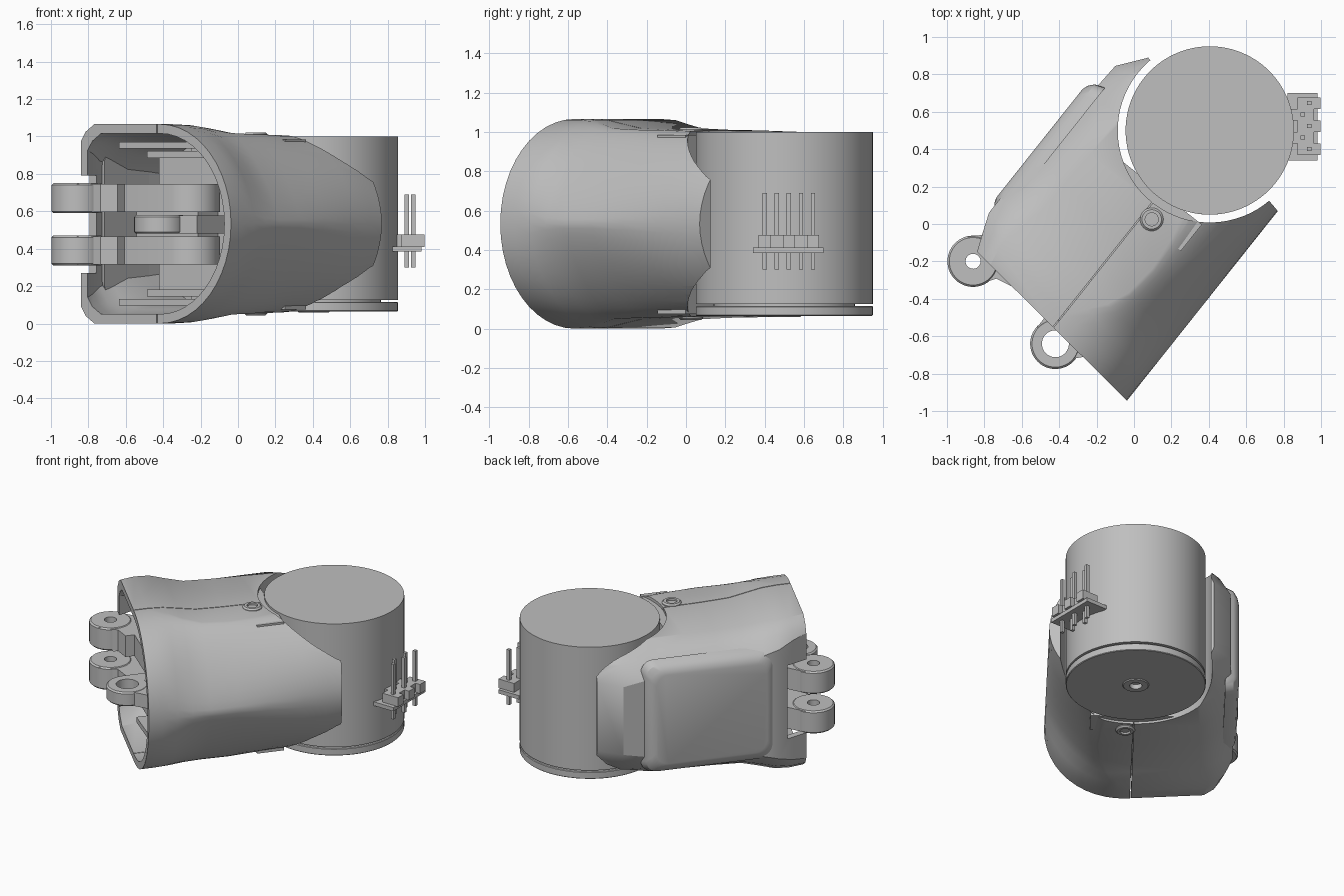
import bpy, bmesh, math
from mathutils import Matrix

if "Cube" in bpy.data.objects:
    bpy.data.objects.remove(bpy.data.objects["Cube"])

grey = bpy.data.materials.new("plain grey")
grey.use_nodes = True
grey.diffuse_color = (0.52, 0.52, 0.52, 1)
grey.node_tree.nodes["Principled BSDF"].inputs["Base Color"].default_value = (0.52, 0.52, 0.52, 1)

# Housing frame: local x across, local y towards the motor, origin on the motor axis
FRAME = Matrix.Translation((0.405, 0.5, 0)) @ Matrix.Rotation(math.radians(-38.5), 4, "Z")
WORLD = Matrix.Identity(4)
MID = 0.533


def smooth(ob):
    bpy.ops.object.select_all(action="DESELECT")
    ob.select_set(True)
    bpy.context.view_layer.objects.active = ob
    bpy.ops.object.shade_smooth_by_angle(angle=math.radians(32))


def finish(name, bm, frame=FRAME):
    bmesh.ops.recalc_face_normals(bm, faces=bm.faces)
    bm.transform(frame)
    me = bpy.data.meshes.new(name)
    bm.to_mesh(me)
    bm.free()
    ob = bpy.data.objects.new(name, me)
    bpy.context.collection.objects.link(ob)
    me.materials.append(grey)
    smooth(ob)
    return ob


def loft(name, rings, frame=FRAME):
    bm = bmesh.new()
    loops = [[bm.verts.new(p) for p in ring] for ring in rings]
    n = len(loops[0])
    for a, b in zip(loops, loops[1:]):
        for i in range(n):
            j = (i + 1) % n
            bm.faces.new((a[i], a[j], b[j], b[i]))
    bm.faces.new(loops[0])
    bm.faces.new(loops[-1])
    return finish(name, bm, frame)


def prism(name, outline, z0, z1, frame=FRAME):
    return loft(name, [[(x, y, z) for x, y in outline] for z in (z0, z1)], frame)


def box(name, x0, x1, y0, y1, z0, z1, frame=FRAME):
    return prism(name, [(x0, y0), (x1, y0), (x1, y1), (x0, y1)], z0, z1, frame)


def arc(cx, cy, r, a0=0, a1=360, n=48):
    steps = n if a1 - a0 == 360 else n + 1
    return [(cx + r * math.cos(math.radians(a0 + (a1 - a0) * i / n)),
             cy + r * math.sin(math.radians(a0 + (a1 - a0) * i / n))) for i in range(steps)]


def rounded(x0, x1, y0, y1, r):
    return (arc(x1 - r, y1 - r, r, 0, 90, 6) + arc(x0 + r, y1 - r, r, 90, 180, 6)
            + arc(x0 + r, y0 + r, r, 180, 270, 6) + arc(x1 - r, y0 + r, r, 270, 360, 6))


def ring(name, x, y, r, hole, z0, z1, frame=FRAME, chamfer=.01):
    """Bevelled washer with a through hole."""
    bm = bmesh.new()
    prof = [(hole, z0), (r - chamfer, z0), (r, z0 + chamfer), (r, z1 - chamfer), (r - chamfer, z1), (hole, z1)]
    loops = [[bm.verts.new((px, py, z)) for px, py in arc(x, y, rad, n=64)] for rad, z in prof]
    for a, b in zip(loops, loops[1:] + loops[:1]):
        for i in range(64):
            j = (i + 1) % 64
            bm.faces.new((a[i], a[j], b[j], b[i]))
    return finish(name, bm, frame)


def cut(ob, *cutters):
    for c in cutters:
        m = ob.modifiers.new("cut", "BOOLEAN")
        m.operation, m.object, m.solver = "DIFFERENCE", c, "EXACT"
        bpy.ops.object.select_all(action="DESELECT")
        bpy.context.view_layer.objects.active = ob
        ob.select_set(True)
        bpy.ops.object.modifier_apply(modifier=m.name)
        bpy.data.objects.remove(c)
    smooth(ob)


def section(s, skew, h, left, cx, cz, mid, power, inset=0.0):
    """D shaped ring: bulging right side, bevelled left corners."""
    h, left, right = h - inset, left + inset, 0.553 - inset
    pts = []
    for i in range(25):
        a = math.pi / 2 - math.pi * i / 24
        c, q = abs(math.cos(a)) ** (2 / power), abs(math.sin(a)) ** (2 / power)
        pts.append((mid + (right - mid) * c, math.copysign(q * h, math.sin(a))))
    pts += [(left + cx, -h), (left + cx * 0.35, -h + cz * 0.45), (left, -h + cz),
            (left, h - cz), (left + cx * 0.35, h - cz * 0.45), (left + cx, h)]
    return [(t, s - skew * t, MID + z) for t, z in pts]


# Housing shell: station, skew, half height, left wall, bevel width, bevel height, bulge start, power
STATIONS = [(-1.345, .11, .533, -.57, .10, .09, .02, 2.0), (-1.25, .11, .533, -.61, .12, .11, .02, 2.0),
            (-1.15, .11, .527, -.65, .16, .14, .08, 1.75), (-1.05, .11, .508, -.65, .19, .15, .15, 1.45),
            (-.93, .11, .485, -.635, .2, .15, .2, 1.34), (-.75, .11, .478, -.63, .2, .15, .22, 1.36),
            (-.55, .11, .475, -.625, .2, .16, .2, 1.5), (-.3, .11, .468, -.62, .2, .19, .17, 1.75),
            (-.13, .14, .46, -.61, .2, .22, .15, 1.85), (0, .2, .42, -.5, .12, .18, .15, 1.9)]
shell = loft("housing_shell", [section(*st) for st in STATIONS])
inner = [(-1.6,) + STATIONS[0][1:]] + STATIONS[:6] + [(-.62,) + STATIONS[6][1:]]
cut(shell,
    loft("cavity", [section(*st, inset=0.05) for st in inner]),
    prism("motor_clearance", arc(0, 0, 0.492, n=72), -.5, 1.6),
    box("lug_slot", -.9, -.43, -1.7, -1.14, .27, .79),
    box("top_seam", -.003, .003, -1.6, -.4, .985, 1.2),
    box("bottom_seam", -.003, .003, -1.6, -.4, -.2, .08))

# Wall that closes the housing against the motor
box("motor_seat", -.36, .28, -.6, -.42, .075, .985)

# Side pad on the flat left wall
pad_rings = []
for depth, grow in ((-.58, .05), (-.635, .03), (-.66, 0), (-.67, -.03)):
    pad_rings.append([(depth, s, z) for s, z in
                      rounded(-1.02 - grow, -.22 + grow, .19 - grow, .88 + grow, .08)])
loft("side_pad", pad_rings)

# Screw bosses beside the motor
ring("top_screw_boss", .053, -.565, .062, .035, .95, 1.022)
ring("bottom_screw_boss", .053, -.565, .062, .035, .044, .12)

# Hinge lugs at the open end
LUG = (-.555, -1.335)
for label, z0, z1 in (("lower", .31, .47), ("upper", .59, .75)):
    ring(f"{label}_outer_lug", *LUG, .137, .04, z0, z1)
    arm = prism(f"{label}_lug_arm", [(-.66, -1.25), (-.47, -1.44), (-.40, -1.33), (-.30, -1.31), (-.30, -1.25)]
                + arc(.03, -1.1, .16, -90, 90, 10) + [(-.45, -.9), (-.56, -1.15)], z0 + .005, z1 - .005)
    cut(arm, prism("pin_hole", arc(*LUG, .06), 0, 1))
box("lug_bridge", -.32, .1, -1.12, -.85, .4, .66)
MIDDLE = (.064, -1.406)
ring("middle_lug", *MIDDLE, .135, .072, .48, .58)
arm = prism("middle_lug_arm", [(-.068, -1.4), (.196, -1.4), (.26, -1.33), (.26, -1.0), (-.068, -1.0)], .482, .578)
cut(arm, prism("pin_hole", arc(*MIDDLE, .11), 0, 1))

# Inner drive box and mounting rails inside the cavity
box("inner_drive", -.3, .27, -.95, -.6, .17, .89)
for label, side in (("upper", 1), ("lower", -1)):
    for k, (x0, x1, off, y0) in enumerate(((-.36, .2, .42, -1.22), (-.25, .3, .37, -1.12))):
        z = MID + side * off
        box(f"{label}_rail_{k + 1}", x0, x1, y0, -.62, z - .018, z + .018)

# Motor can, core and end cap
prism("motor_can", arc(.405, .5, .45, n=96), .126, 1.0, WORLD)
prism("motor_core", arc(.405, .5, .36), .09, .13, WORLD)
ring("motor_end_cap", .405, .5, .45, .05, .065, .115, WORLD, .004)
ring("motor_hub", .405, .5, .085, .04, .058, .10, WORLD, .006)

# Connector: board, staggered header cells and pins
box("connector_board", .82, .98, .34, .70, .385, .412, WORLD)
for i in range(5):
    y = .40 + i * .0615
    x = .937 if i % 2 == 0 else .902
    box(f"header_cell_{i + 1}", x - .062, x + .06, y - .031, y + .031, .41, .475, WORLD)
    box(f"pin_{i + 1}", x - .011, x + .011, y - .011, y + .011, .30, .69, WORLD)
